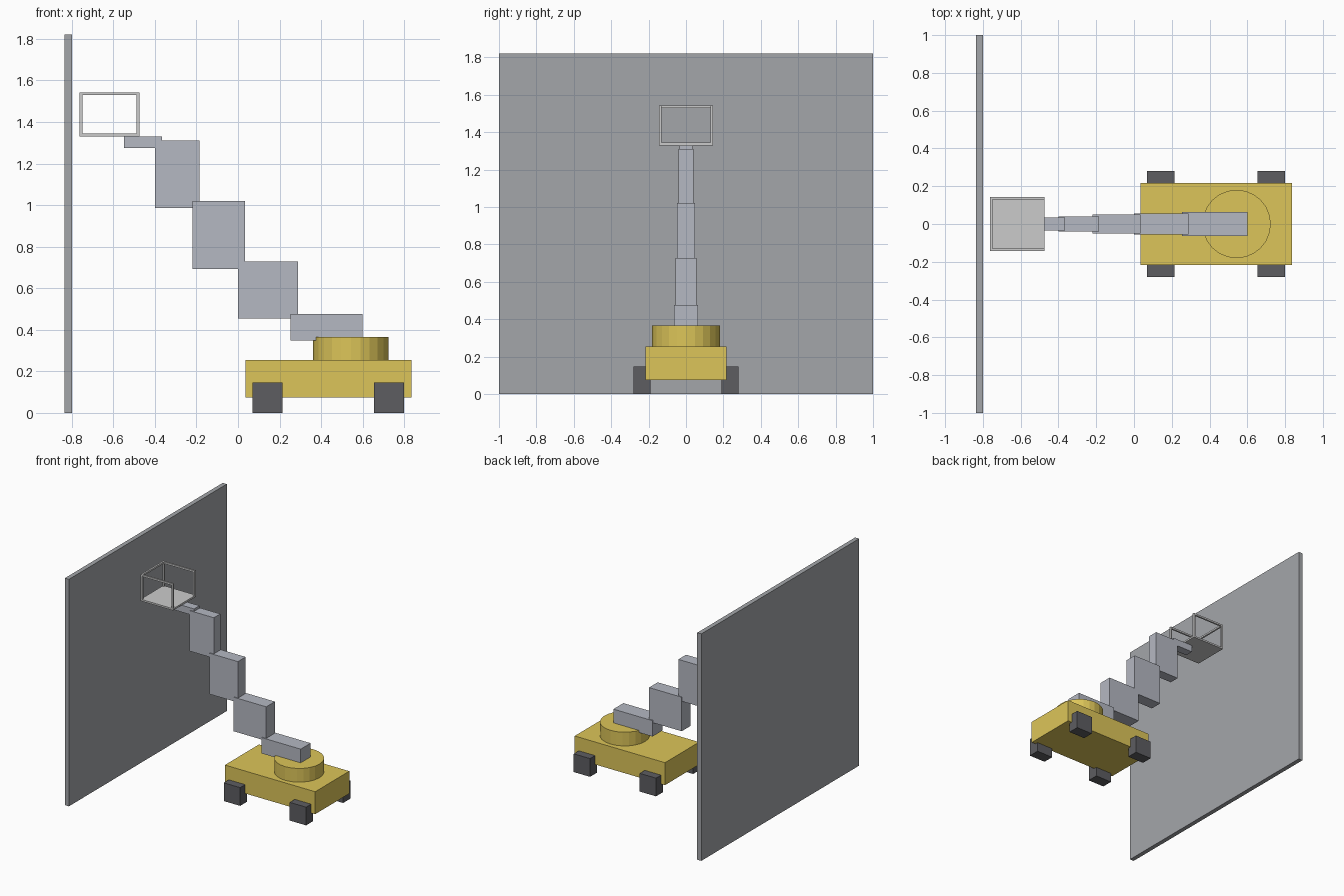
import bpy

if "Cube" in bpy.data.objects:
    bpy.data.objects.remove(bpy.data.objects["Cube"])


def material(name, rgb):
    m = bpy.data.materials.new(name)
    m.diffuse_color = (*rgb, 1)
    m.use_nodes = True
    m.node_tree.nodes["Principled BSDF"].inputs["Base Color"].default_value = m.diffuse_color
    return m


YELLOW = material("yellow_paint", (0.72, 0.56, 0.10))
DARK = material("dark_rubber", (0.11, 0.11, 0.12))
STEEL = material("blue_grey_steel", (0.46, 0.48, 0.54))
WALL = material("wall_grey", (0.37, 0.38, 0.40))


def box(name, x, y, z, mat=None):
    """Box from (min, max) ranges on each axis."""
    bpy.ops.mesh.primitive_cube_add(size=1, location=[(a + b) / 2 for a, b in (x, y, z)])
    ob = bpy.context.object
    ob.name = name
    ob.scale = [b - a for a, b in (x, y, z)]
    bpy.ops.object.transform_apply(location=False, rotation=False, scale=True)
    if mat:
        ob.data.materials.append(mat)
    return ob


# Wall
box("wall", (-0.836, -0.80), (-1, 1), (0, 1.82), WALL)

# Chassis and wheels
box("chassis", (0.035, 0.836), (-0.216, 0.216), (0.075, 0.255), YELLOW)
for end, x in (("rear", (0.655, 0.80)), ("front", (0.07, 0.215))):
    for side, y in (("left", (-0.28, -0.19)), ("right", (0.19, 0.28))):
        box(f"{end}_{side}_wheel", x, y, (0, 0.146), DARK)

# Turntable
bpy.ops.mesh.primitive_cylinder_add(vertices=24, radius=0.181, depth=0.11,
                                    location=(0.543, 0, 0.31))
turntable = bpy.context.object
turntable.name = "turntable"
turntable.data.materials.append(YELLOW)

# Stepped telescopic boom, narrowing towards the basket
boom = [((0.253, 0.60), 0.063, (0.348, 0.475)),
        ((0.0, 0.289), 0.055, (0.455, 0.728)),
        ((-0.219, 0.034), 0.049, (0.692, 1.02)),
        ((-0.40, -0.186), 0.041, (0.985, 1.31)),
        ((-0.548, -0.366), 0.034, (1.275, 1.33))]
for i, (x, w, z) in enumerate(boom, 1):
    box(f"boom_section_{i}", x, (-w, w), z, STEEL)

# Basket: floor, corner posts and top rails, open towards the boom
x0, x1, w, z0, z1, t = -0.763, -0.475, 0.144, 1.33, 1.543, 0.014
box("basket_floor", (x0, x1), (-w, w), (z0, z0 + t))
for side, y in (("left", (-w, -w + t)), ("right", (w - t, w))):
    box(f"basket_{side}_rail", (x0, x1), y, (z1 - t, z1))
    for end, x in (("outer", (x0, x0 + t)), ("inner", (x1 - t, x1))):
        box(f"basket_{end}_{side}_post", x, y, (z0 + t, z1 - t))
box("basket_outer_rail", (x0, x0 + t), (-w + t, w - t), (z1 - t, z1))
